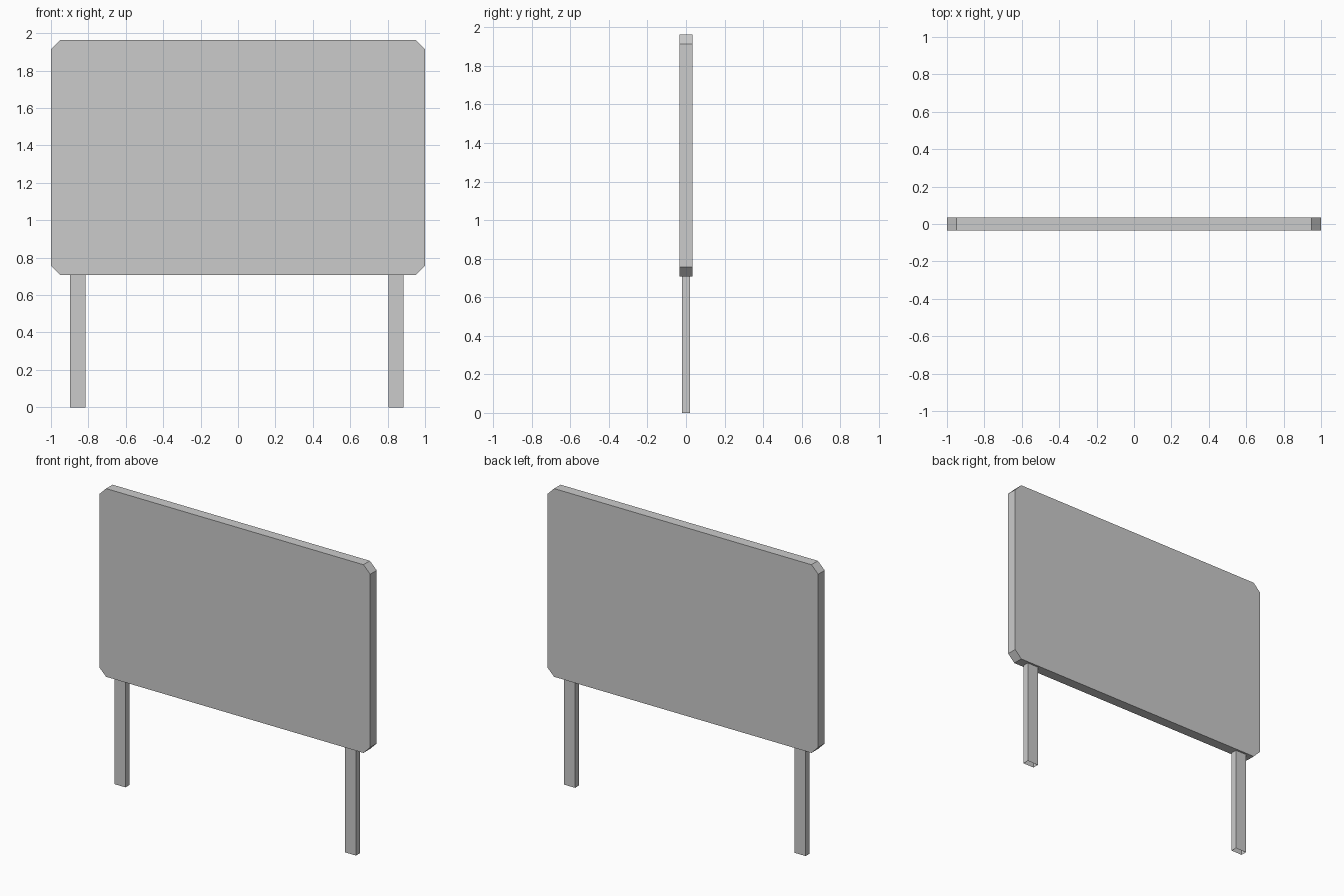
import bpy, bmesh

if "Cube" in bpy.data.objects:
    bpy.data.objects.remove(bpy.data.objects["Cube"])


def make_object(name, bm):
    bmesh.ops.recalc_face_normals(bm, faces=bm.faces[:])
    mesh = bpy.data.meshes.new(name)
    bm.to_mesh(mesh)
    bm.free()
    obj = bpy.data.objects.new(name, mesh)
    bpy.context.collection.objects.link(obj)
    return obj


def extrude_profile(bm, points, offset):
    face = bm.faces.new([bm.verts.new(p) for p in points])
    ext = bmesh.ops.extrude_face_region(bm, geom=[face], use_keep_orig=True)
    verts = [g for g in ext["geom"] if isinstance(g, bmesh.types.BMVert)]
    bmesh.ops.translate(bm, verts=verts, vec=offset)
    return face


# Sign board: rectangle with clipped corners
W, Z0, Z1, C, D = 1.0, 0.707, 1.963, 0.05, 0.034
outline = [(-W + C, Z0), (W - C, Z0), (W, Z0 + C), (W, Z1 - C),
           (W - C, Z1), (-W + C, Z1), (-W, Z1 - C), (-W, Z0 + C)]
bm = bmesh.new()
extrude_profile(bm, [(x, -D, z) for x, z in outline], (0, 2 * D, 0))
make_object("sign_board", bm)

# Posts: flat rectangular posts, open at the foot
HX, HY = 0.041, 0.021
for name, cx in (("left_post", -0.857), ("right_post", 0.845)):
    bm = bmesh.new()
    foot = extrude_profile(bm, [(cx - HX, -HY, 0), (cx + HX, -HY, 0),
                                (cx + HX, HY, 0), (cx - HX, HY, 0)], (0, 0, Z0))
    bmesh.ops.recalc_face_normals(bm, faces=bm.faces[:])
    bmesh.ops.delete(bm, geom=[foot], context="FACES_ONLY")
    make_object(name, bm)
